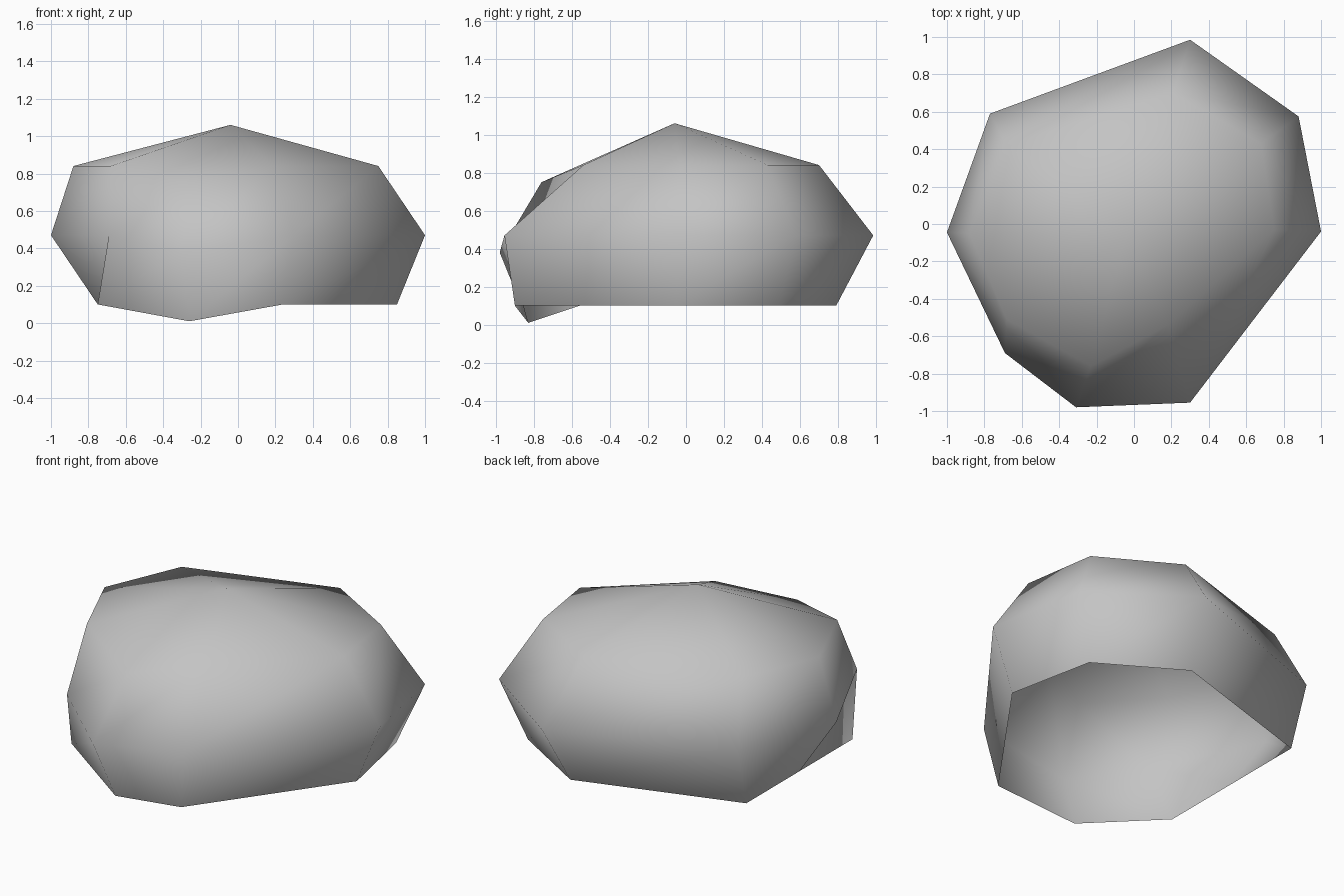
import bpy
import bmesh

if "Cube" in bpy.data.objects:
    bpy.data.objects.remove(bpy.data.objects["Cube"])

# Rock shell: three rough rings of eight points closed by a peak, open underneath
RINGS = [
    (0.10, [(0.85, -0.05), (0.74, 0.49), (0.24, 0.79), (-0.75, 0.48),
            (-0.75, -0.04), (-0.75, -0.56), (-0.26, -0.83), (0.24, -0.90)]),
    (0.47, [(1.00, -0.04), (0.88, 0.575), (0.30, 0.985), (-0.77, 0.59),
            (-1.00, -0.045), (-0.69, -0.69), (-0.31, -0.98), (0.30, -0.955)]),
    (0.84, [(0.75, -0.03), (0.68, 0.43), (0.21, 0.70), (-0.68, 0.42),
            (-0.88, -0.05), (-0.68, -0.51), (-0.23, -0.76), (0.18, -0.54)]),
]
PEAK = (-0.04, -0.06, 1.06)
SAGGING_COLUMN, SAG = 6, 0.09   # one front column sits lower than the rest

bm = bmesh.new()
rings = []
for z, points in RINGS:
    rings.append([bm.verts.new((x, y, z - (SAG if i == SAGGING_COLUMN else 0)))
                  for i, (x, y) in enumerate(points)])

# Side walls
count = len(rings[0])
for low, high in zip(rings, rings[1:]):
    for i in range(count):
        j = (i + 1) % count
        bm.faces.new((low[i], low[j], high[j], high[i]))

# Crown
peak = bm.verts.new(PEAK)
for i in range(count):
    bm.faces.new((rings[-1][i], rings[-1][(i + 1) % count], peak))

for face in bm.faces:
    face.smooth = True

mesh = bpy.data.meshes.new("rock")
bm.to_mesh(mesh)
bm.free()

stone = bpy.data.materials.new("stone_grey")
stone.diffuse_color = (0.55, 0.55, 0.55, 1)
stone.use_nodes = True
stone.node_tree.nodes["Principled BSDF"].inputs["Base Color"].default_value = stone.diffuse_color
mesh.materials.append(stone)

rock = bpy.data.objects.new("rock", mesh)
bpy.context.collection.objects.link(rock)
